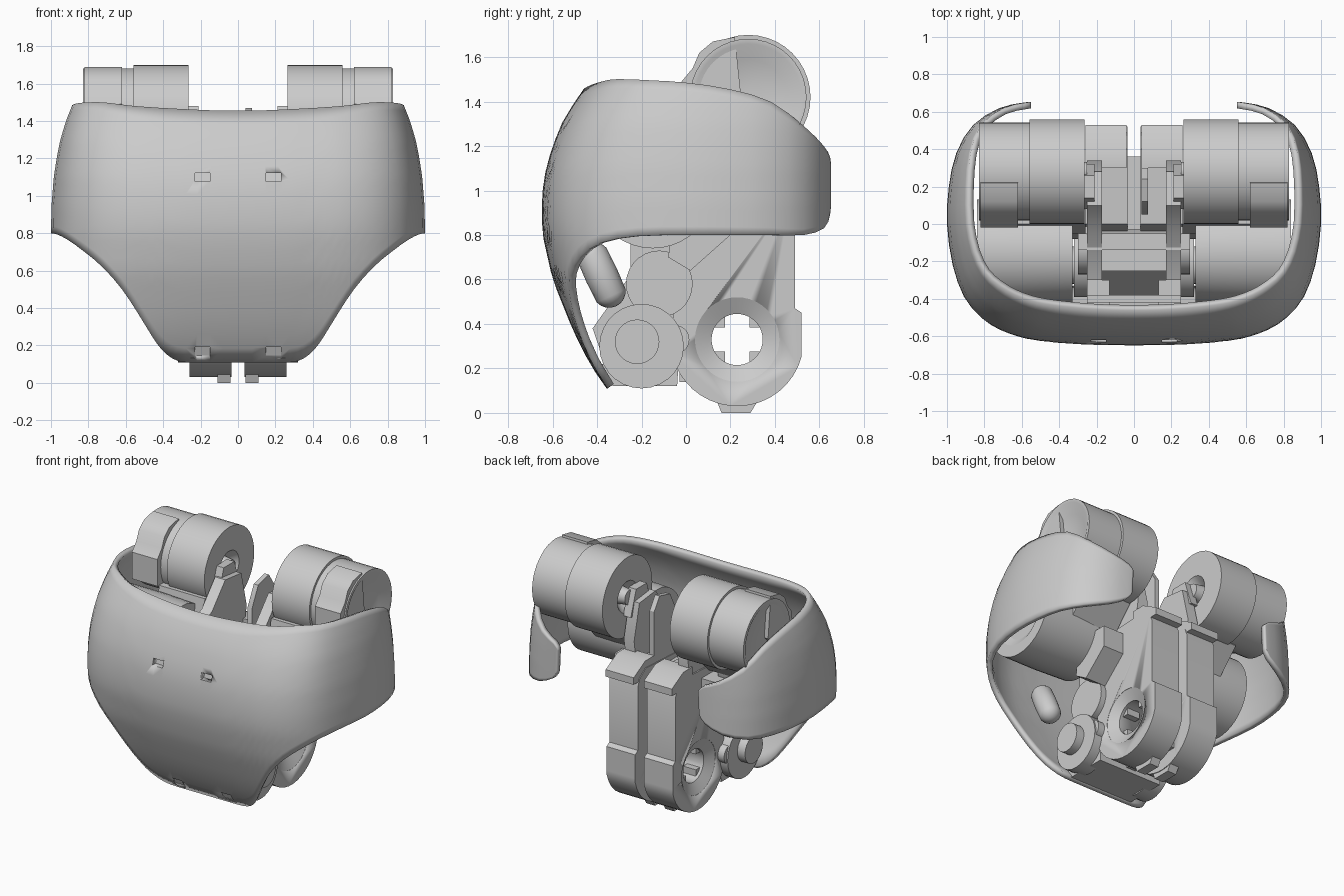
import bpy, bmesh, math
from mathutils import Vector, Matrix

if "Cube" in bpy.data.objects:
    bpy.data.objects.remove(bpy.data.objects["Cube"])


def make(name, bm, mirror=False, recalc=True):
    if recalc:
        bmesh.ops.recalc_face_normals(bm, faces=bm.faces[:])
    me = bpy.data.meshes.new(name)
    bm.to_mesh(me)
    bm.free()
    ob = bpy.data.objects.new(name, me)
    bpy.context.collection.objects.link(ob)
    if mirror:
        ob.modifiers.new("mirror", 'MIRROR')
    return ob


def extrude(name, profile, x0, x1, mirror=False):
    """Extrude a (y, z) profile along x."""
    bm = bmesh.new()
    a = [bm.verts.new((x0, y, z)) for y, z in profile]
    b = [bm.verts.new((x1, y, z)) for y, z in profile]
    n = len(profile)
    bm.faces.new(a)
    bm.faces.new(b[::-1])
    for i in range(n):
        j = (i + 1) % n
        bm.faces.new((a[i], b[i], b[j], a[j]))
    return make(name, bm, mirror)


def rect(y0, y1, z0, z1):
    return [(y0, z0), (y1, z0), (y1, z1), (y0, z1)]


def lathe(name, profile, y, z, mirror=False, n=40):
    """Turn an (x, r) profile about an x axis through (y, z)."""
    bm = bmesh.new()
    rings = []
    for x, r in profile:
        rings.append([bm.verts.new((x, y + r * math.cos(2 * math.pi * k / n),
                                    z + r * math.sin(2 * math.pi * k / n))) for k in range(n)])
    for p, q in zip(rings, rings[1:]):
        for k in range(n):
            j = (k + 1) % n
            bm.faces.new((p[k], p[j], q[j], q[k]))
    bm.faces.new(rings[0])
    bm.faces.new(rings[-1])
    return make(name, bm, mirror)


def disc(name, x0, x1, y, z, r, mirror=True):
    return lathe(name, [(x0, r), (x1, r)], y, z, mirror, 28)


def cut(target, cutter):
    m = target.modifiers.new("cut", 'BOOLEAN')
    m.operation = 'DIFFERENCE'
    m.solver = 'EXACT'
    m.object = cutter
    cutter.hide_render = True
    cutter.hide_viewport = False
    cutter.display_type = 'WIRE'


def lerp(table, t):
    for (a, va), (b, vb) in zip(table, table[1:]):
        if t <= b:
            f = max(0, (t - a) / (b - a))
            return va + (vb - va) * f
    return table[-1][1]


# Outer shell: plan curve with bottom and top edge heights (x, y, z low, z high)
half = [(0, -.65, .11, 1.455), (.15, -.649, .11, 1.457), (.28, -.645, .11, 1.462),
        (.35, -.64, .13, 1.465), (.41, -.635, .18, 1.468), (.46, -.63, .25, 1.47),
        (.54, -.62, .38, 1.475), (.62, -.602, .50, 1.48), (.72, -.565, .615, 1.49),
        (.82, -.50, .70, 1.50), (.91, -.39, .765, 1.50), (.97, -.22, .795, 1.495),
        (1.0, 0, .80, 1.485), (.99, .2, .80, 1.455), (.95, .38, .80, 1.40),
        (.86, .53, .80, 1.29), (.72, .62, .83, 1.20), (.60, .648, .89, 1.15),
        (.56, .652, .95, 1.11)]
width = [(.8, 1), (.95, .997), (1.1, .985), (1.2, .97), (1.3, .95), (1.4, .92), (1.5, .88)]
front = [(.1, .35), (.2, .42), (.3, .475), (.4, .52), (.6, .60), (.8, .645), (.9, .65),
         (1.0, .645), (1.1, .63), (1.2, .60), (1.3, .56), (1.4, .50), (1.5, .43)]
pts = [Vector(p) for p in half]
full = [Vector((-p[0], p[1], p[2], p[3])) for p in pts[:0:-1]] + pts
cols = []
for i in range(len(full) - 1):
    p0, p1 = full[max(i - 1, 0)], full[i]
    p2, p3 = full[i + 1], full[min(i + 2, len(full) - 1)]
    for t in (0, .5):
        cols.append(.5 * (2 * p1 + (p2 - p0) * t + (2 * p0 - 5 * p1 + 4 * p2 - p3) * t * t
                          + (3 * p1 - p0 - 3 * p2 + p3) * t ** 3))
cols.append(full[-1])
bm = bmesh.new()
NV = 18
grid = []
for x, y, lo, hi in cols:
    col = []
    for k in range(NV + 1):
        z = lo + (hi - lo) * k / NV
        yy = y * lerp(front, z) / .65 if y < 0 else y
        col.append(bm.verts.new((x * lerp(width, z), yy, z)))
    grid.append(col)
for a, b in zip(grid, grid[1:]):
    for k in range(NV):
        bm.faces.new((a[k], b[k], b[k + 1], a[k + 1]))
shell = make("outer_shell", bm, recalc=False)
s = shell.modifiers.new("thickness", 'SOLIDIFY')
s.thickness, s.offset = .035, -1

# Small rectangular screw slots in the shell front
bm = bmesh.new()
for x in (-.19, .19):
    for y, z in ((-.62, 1.1), (-.41, .17)):
        bmesh.ops.create_cube(bm, size=1, matrix=Matrix.Translation((x, y, z))
                              @ Matrix.Diagonal((.08, .2, .045, 1)))
cut(shell, make("slot_cutter", bm))

# Upper and lower pairs of motors, with dished ends and a shaft boss
lathe("upper_motor", [(.25, .03), (.25, .05), (.32, .06), (.265, .11), (.265, .28), (.56, .28),
                      (.56, .262), (.83, .262), (.83, .24), (.79, .17), (.79, .02)],
      .28, 1.42, True)
lathe("lower_motor", [(.33, .02), (.33, .27), (.58, .28), (.84, .28), (.84, .2),
                      (.81, .15), (.81, .02)], -.15, 1.02, True)
extrude("motor_bracket", [(-.02, 1.3), (-.02, 1.49), (.03, 1.55), (.06, 1.62), (.12, 1.67),
                          (.22, 1.69), (.25, 1.4), (.1, 1.25)], .62, .82, True)
extrude("motor_saddle", [(-.05, 1.0), (.12, .98), (.28, 1.15), (.2, 1.3), (0, 1.3)], .26, .62, True)

# Rear clevis: two rounded halves, a web between them and the hip bore
arc = [(.23 + .3 * math.cos(math.radians(a)), .33 + .3 * math.sin(math.radians(a)))
       for a in range(-15, -196, -9)]
clevis = extrude("clevis_half", [(.4, 1.02), (.47, .97), (.49, .92), (.49, .47), (.52, .45),
                                 (.52, .28)] + arc + [(-.05, .5), (-.05, .8), (0, 1.0)],
                 .035, .26, True)
web = extrude("clevis_web", rect(-.03, .36, .14, .97), -.036, .036)
bore = lathe("bore_cutter", [(-.3, .19), (-.258, .19), (-.22, .115), (.22, .115),
                             (.258, .19), (.3, .19)], .23, .33)
cut(clevis, bore)
cut(web, bore)
for i in (-1, 1):
    for j in (-1, 1):
        y, z = .23 + i * .085, .33 + j * .085
        extrude("bore_key", rect(y - .03, y + .03, z - .03, z + .03), .1, .2, True)
extrude("clevis_stop", [(.14, .05), (.16, 0), (.29, 0), (.32, .05)], .04, .11, True)
extrude("clevis_top_ledge", [(.3, .95), (.53, .95), (.53, 1.0), (.4, 1.07), (.3, 1.07)],
        .04, .26, True)

# Front core linking the clevis to the shell
extrude("front_core", [(-.33, .12), (-.04, .12), (.0, .75), (-.1, 1.0), (-.25, 1.0),
                       (-.25, .62), (-.42, .38)], -.25, .25)
disc("gear_housing", .2, .32, -.2, .3, .19)
disc("gear_hub", .3, .38, -.22, .32, .1)
disc("idler_hub", .2, .31, -.05, .33, .065)
disc("upper_gear", .2, .3, -.12, .58, .15)
extrude("side_strut", [(-.08, .7), (.02, .64), (.2, .8), (.2, .95), (-.05, .95)], .24, .42, True)
extrude("shell_mount", [(-.6, 1.06), (-.3, 1.06), (-.3, 1.14), (-.58, 1.14)], .13, .25, True)
extrude("lower_shell_mount", [(-.37, .13), (-.3, .13), (-.3, .22), (-.41, .22)], .13, .25, True)

# Tilted actuator rods inside the shell
bm = bmesh.new()
tilt = Matrix.Translation((.42, -.38, .62)) @ Matrix.Rotation(math.radians(25), 4, 'X')
bmesh.ops.create_uvsphere(bm, u_segments=16, v_segments=10, radius=.075, matrix=tilt)
for v in bm.verts:
    local = tilt.inverted() @ v.co
    if abs(local.z) > .001:
        v.co = tilt @ (local + Vector((0, 0, math.copysign(.08, local.z))))
make("actuator_rod", bm, True)

# Upper centre frame between the motors
extrude("frame_side", [(-.3, .9), (.3, .9), (.34, 1.15), (.28, 1.4), (.1, 1.42), (-.05, 1.25),
                       (-.3, 1.15)], .17, .25, True)
extrude("frame_ear", [(.08, 1.3), (.32, 1.3), (.26, 1.48), (.14, 1.48)], .21, .27, True)
extrude("frame_crossbar", rect(-.14, -.05, 1.1, 1.22), -.3, .3)
extrude("front_crossbar", rect(-.42, -.38, 1.0, 1.2), -.25, .25)
extrude("centre_tab", [(.05, 1.0), (.3, 1.0), (.3, 1.38), (.24, 1.47), (.12, 1.44), (.05, 1.3)],
        .04, .075)

# Smooth the round parts while keeping hard edges
for ob in list(bpy.context.collection.objects):
    bpy.ops.object.select_all(action='DESELECT')
    ob.select_set(True)
    bpy.context.view_layer.objects.active = ob
    bpy.ops.object.shade_smooth_by_angle(angle=math.radians(30))
